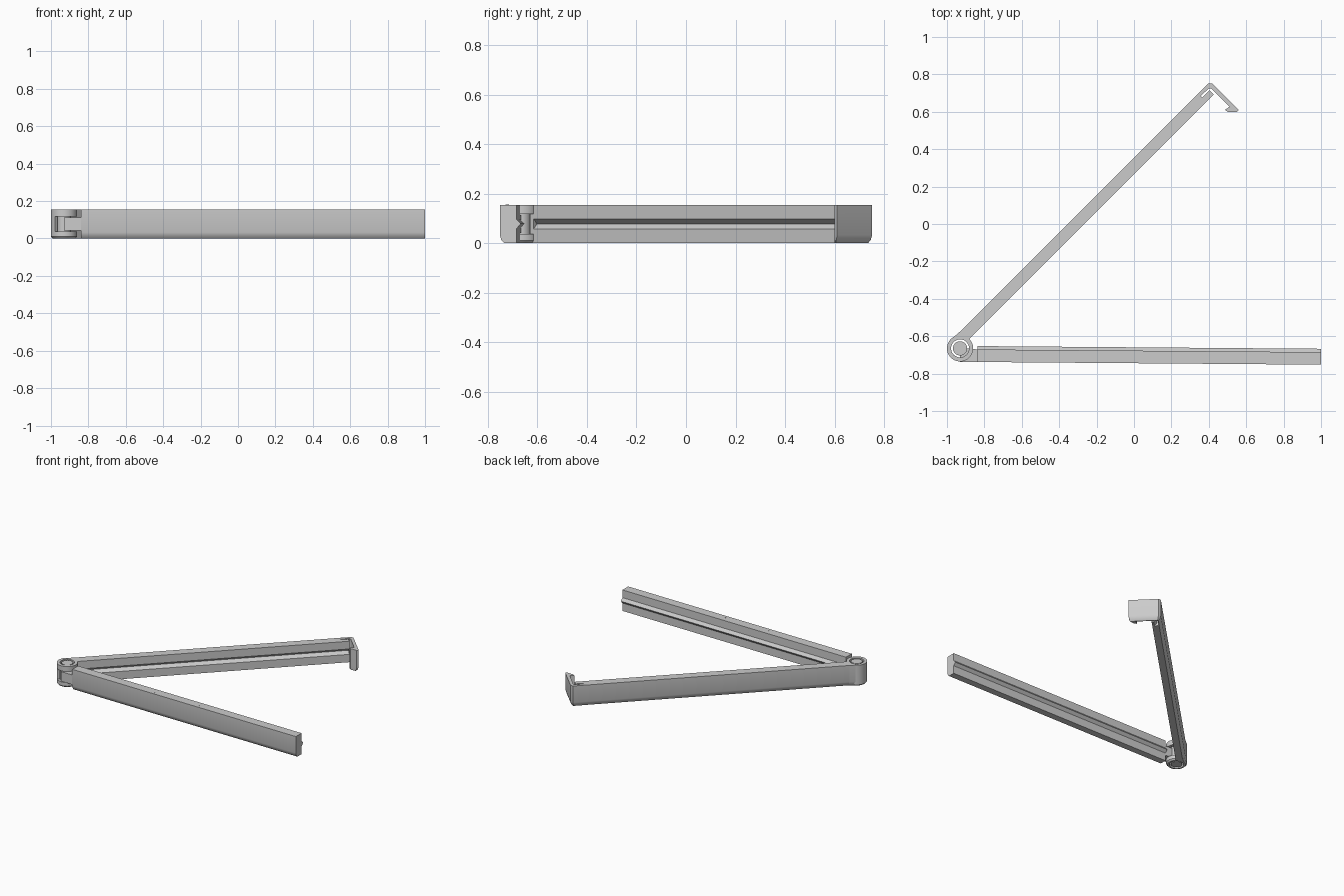
import bpy, bmesh, math
from mathutils import Vector

if "Cube" in bpy.data.objects:
    bpy.data.objects.remove(bpy.data.objects["Cube"], do_unlink=True)

H = 0.155                                   # overall height
HINGE = Vector((-0.93, -0.665, 0))
FRONT, BACK = math.radians(-0.45), math.radians(45)

grey = bpy.data.materials.new("light grey plastic")
grey.use_nodes = True
COLOUR = (0.6, 0.6, 0.6, 1)
grey.diffuse_color = COLOUR
grey.node_tree.nodes["Principled BSDF"].inputs["Base Color"].default_value = COLOUR


def loft(name, rings, angle, closed=False):
    """Skin matching rings of points, turned about the hinge axis."""
    bm = bmesh.new()
    vs = [[bm.verts.new(p) for p in ring] for ring in rings]
    n = len(vs[0])
    pairs = list(zip(vs, vs[1:]))
    if closed:
        pairs.append((vs[-1], vs[0]))
    else:
        bm.faces.new(vs[0])
        bm.faces.new(vs[-1])
    for a, b in pairs:
        for i in range(n):
            j = (i + 1) % n
            bm.faces.new((a[i], a[j], b[j], b[i]))
    bmesh.ops.recalc_face_normals(bm, faces=bm.faces)
    mesh = bpy.data.meshes.new(name)
    bm.to_mesh(mesh)
    bm.free()
    mesh.materials.append(grey)
    obj = bpy.data.objects.new(name, mesh)
    obj.location = HINGE
    obj.rotation_euler.z = angle
    bpy.context.collection.objects.link(obj)
    bpy.ops.object.select_all(action="DESELECT")
    obj.select_set(True)
    bpy.context.view_layer.objects.active = obj
    bpy.ops.object.shade_smooth_by_angle(angle=math.radians(32))
    return obj


def bar(name, u0, u1, outer, inner, apex, angle):
    """Long bar: rounded lower outer edge, V ridge or groove on the inner face."""
    s = 1 if outer > inner else -1
    section = [(inner, 0), (outer - s * .018, 0), (outer - s * .006, .013),
               (outer, .033), (outer, H), (inner, H),
               (inner, .098), (apex, .078), (inner, .058)]
    loft(name, [[(u, v, z) for v, z in section] for u in (u0, u1)], angle)


def rounded_prism(name, outer, inner, angle):
    """Upright prism whose outer points (u, v, du, dv) draw in near the bottom."""
    rings = []
    for z, d in ((0, .017), (.013, .006), (.033, 0), (H, 0)):
        ring = [(u + du * d, v + dv * d, z) for u, v, du, dv in outer]
        rings.append(ring + [(u, v, z) for u, v in inner])
    loft(name, rings, angle)


def sleeve(name, z0, z1, a0, a1, chamfer=0):
    """Tube, or part of a tube, around the hinge axis."""
    profile = [(.048, z0), (.07 - chamfer, z0), (.07, z0 + max(chamfer, .002)),
               (.07, z1), (.048, z1)]
    full = a1 - a0 >= 360
    steps = 48 if full else 24
    rings = []
    for i in range(steps if full else steps + 1):
        a = math.radians(a0 + (a1 - a0) * i / steps)
        rings.append([(r * math.cos(a), r * math.sin(a), z) for r, z in profile])
    loft(name, rings, BACK, closed=full)


def disc(name, u, v, r, z0, z1, sides, angle):
    circle = [(u + r * math.cos(math.tau * i / sides),
               v + r * math.sin(math.tau * i / sides)) for i in range(sides)]
    loft(name, [[(x, y, z) for x, y in circle] for z in (z0, z1)], angle)


# Back arm with its groove; a short stub runs on beside the hook slot
bar("back_arm", .06, 1.865, .064, 0, .022, BACK)
bar("back_arm_stub", 1.86, 1.918, .033, 0, .022, BACK)
rounded_prism("back_arm_root",
              [(0, .068, 0, -.5), (.062, .064, 0, -1)],
              [(.062, 0), (.055, 0), (.04, .04), (0, .055)], BACK)

# Hook with barb at the end of the back arm
rounded_prism("hook",
              [(1.86, .064, 0, -1), (1.94, .064, -.4, -1), (1.955, .049, -1, -.4),
               (1.955, -.152, -1, .5), (1.941, -.152, -.4, .6)],
              [(1.906, -.117), (1.903, -.100), (1.933, -.105),
               (1.933, .030), (1.925, .042), (1.86, .045)], BACK)

# Hinge barrel: full collars top and bottom, half wall between
sleeve("barrel_lower_collar", 0, .037, 0, 360, chamfer=.01)
sleeve("barrel_wall", .036, .119, 0, 180)
sleeve("barrel_upper_collar", .118, H, 0, 360)

# Front arm with its ridge, neck and hinge pin
bar("front_arm", .092, 1.93, -.072, -.005, .013, FRONT)
neck = [(0, -.072), (.095, -.072), (.095, -.005), (.034, 0), (0, 0)]
loft("front_arm_neck", [[(u, v, z) for u, v in neck] for z in (.042, .113)], FRONT)
disc("hinge_pin", 0, 0, .038, .003, .152, 40, FRONT)

# Small moulding marks on top of the front arm
for side, u in (("inner", .76), ("outer", 1.115)):
    disc(side + "_moulding_mark", u, -.05, .006, H - .003, H + .001, 12, FRONT)
